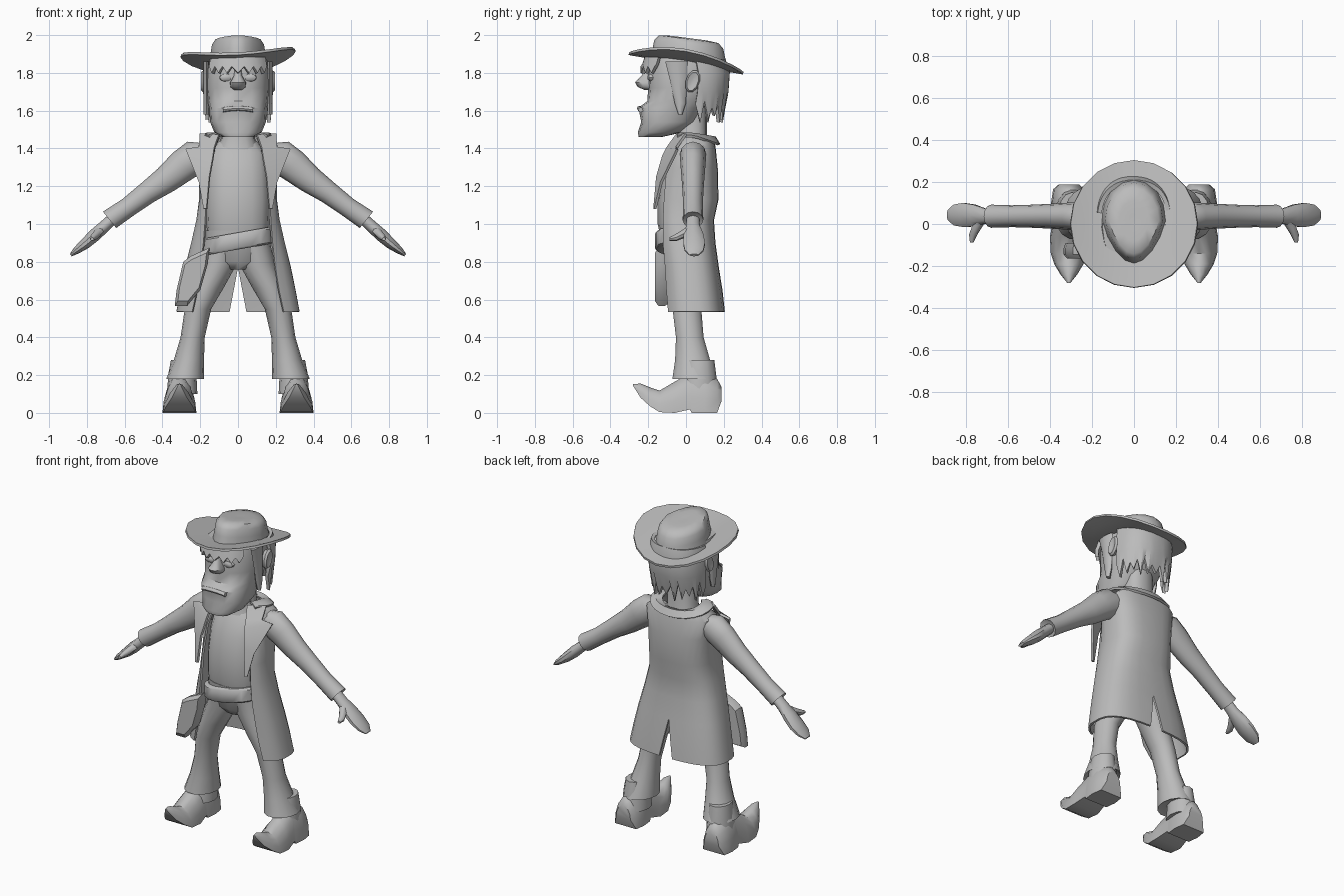
import bpy, bmesh, math
from math import sin, cos, pi
from mathutils import Vector

grey = bpy.data.materials.new("grey")
grey.diffuse_color = (0.5, 0.5, 0.5, 1)


def skin(name, rows, closed=True, caps=True, mirror=False, thick=0, angle=45):
    """Bridge rows of points into a surface, then mirror, thicken and shade it."""
    bm = bmesh.new()
    vs = [[bm.verts.new(p) for p in r] for r in rows]
    n = len(rows[0])
    for a, b in zip(vs, vs[1:]):
        for i in range(n if closed else n - 1):
            j = (i + 1) % n
            bm.faces.new((a[i], a[j], b[j], b[i]))
    if closed and caps:
        bm.faces.new(vs[0])
        bm.faces.new(vs[-1])
    bmesh.ops.recalc_face_normals(bm, faces=bm.faces)
    me = bpy.data.meshes.new(name)
    bm.to_mesh(me)
    bm.free()
    ob = bpy.data.objects.new(name, me)
    bpy.context.collection.objects.link(ob)
    if mirror:
        ob.modifiers.new("mirror", 'MIRROR')
    if thick:
        m = ob.modifiers.new("thickness", 'SOLIDIFY')
        m.thickness, m.offset = thick, 0
    dg = bpy.context.evaluated_depsgraph_get()
    done = bpy.data.meshes.new_from_object(ob.evaluated_get(dg))
    ob.modifiers.clear()
    ob.data = done
    done.name = name
    done.materials.clear()
    done.materials.append(grey)
    done.shade_smooth()
    done.set_sharp_from_angle(angle=math.radians(angle))
    return ob


def sp(v, e):
    return math.copysign(abs(v) ** e, v)


def ring(c, u, v, ru, rv, n=12, e=1.0):
    c, u, v = Vector(c), Vector(u), Vector(v)
    return [c + u * ru * sp(cos(2 * pi * i / n), e) + v * rv * sp(sin(2 * pi * i / n), e)
            for i in range(n)]


def level(z, rx, yf, yb, x=0, n=16, e=0.85):
    """Horizontal section reaching from yf to yb."""
    return ring((x, (yf + yb) / 2, z), (1, 0, 0), (0, 1, 0), rx, (yb - yf) / 2, n, e)


def stack(name, levels, x=0, **kw):
    return skin(name, [level(*l, x=x) for l in levels], **kw)


# Head with bearded jaw, neck, nose and moustache
stack("head", [(1.46, .08, -.25, -.13), (1.485, .125, -.255, -.02), (1.54, .148, -.237, .06),
               (1.615, .152, -.252, .1), (1.65, .162, -.205, .13), (1.72, .168, -.2, .16),
               (1.82, .168, -.205, .17), (1.88, .15, -.19, .16)])
stack("neck", [(1.38, .12, -.07, .13), (1.45, .09, -.05, .11), (1.66, .085, -.05, .11)])
stack("nose", [(1.83, .018, -.215, -.15), (1.785, .022, -.235, -.15), (1.75, .042, -.27, -.15),
               (1.725, .04, -.255, -.15), (1.71, .022, -.22, -.15)])
skin("moustache", [ring((x, -.246 + 1.0 * x * x, 1.612 - 1.2 * x * x), (0, 1, 0), (0, 0, 1),
                        .014, .013, 8) for x in (-.08, -.045, 0, .045, .08)])
# Cheeks and ears
for s in (-1, 1):
    skin("ear", [ring((s * x, .035, 1.755), (0, 1, 0), (0, .2, 1), a, b, 10)
                 for x, a, b in ((.15, .025, .045), (.185, .038, .06), (.197, .03, .05), (.19, .01, .02))])
    skin("eye", [ring((s * .065, y, 1.775), (1, 0, 0), (0, 0, 1), a, b, 10)
                 for y, a, b in ((-.17, .035, .022), (-.195, .032, .02), (-.203, .015, .01))])


def hair(name, t0, t1, n, rows, tip, bottom):
    """Shell around the head with a jagged lower edge."""
    out = []
    for k, (z, rx, yf, yb) in enumerate(rows + [bottom]):
        r = []
        for i in range(n + 1):
            t = t0 + (t1 - t0) * i / n
            last = k == len(rows)
            dz = (tip if i % 2 else 0) + (.02 * sin(i * 2.1) if tip > .04 else 0)
            r.append((rx * sp(cos(t), .85), (yf + yb) / 2 + (yb - yf) / 2 * sp(sin(t), .85),
                      z - (dz if last else 0)))
        out.append(r)
    return skin(name, out, closed=False, thick=.02, angle=35)


hair("back_hair", .15, pi - .15, 22, [(1.87, .165, -.17, .2), (1.8, .178, -.17, .222), (1.7, .177, -.17, .215)],
     .08, (1.635, .168, -.16, .19))
hair("fringe", -pi * .8, -pi * .2, 14, [(1.88, .165, -.21, .17), (1.845, .172, -.222, .17)],
     .035, (1.832, .175, -.232, .17))
for s in (-1, 1):
    skin("sideburn", [ring((s * .168, y, z), (1, 0, 0), (0, 1, 0), .015, r, 8)
                      for z, y, r in ((1.86, -.05, .06), (1.76, -.04, .045), (1.64, -.03, .03), (1.58, -.03, .01))])


# Hat: curled brim and pinched crown, both tilted backwards
def tilt(x, y):
    return 1.85 - .17 * y + .6 * x * x + .05 * x


skin("hat_brim", [[(r * cos(a), r * sin(a), tilt(r * cos(a), r * sin(a)))
                   for a in (2 * pi * i / 20 for i in range(20))]
                  for r in (.11, .17, .24, .303)], caps=False, thick=.014, angle=40)
crown = []
for h, k in ((-.01, 1.06), (.04, 1.0), (.085, .95), (.112, .82), (.118, .5), (.115, .15)):
    r = []
    for i in range(16):
        a = 2 * pi * i / 16
        pinch = 1 - .28 * max(0, -sin(a))
        x, y = .145 * k * cos(a) * pinch, .015 + .192 * k * sin(a)
        r.append((x, y, 1.868 - .13 * y + h))
    crown.append(r)
skin("hat_crown", crown, angle=50)

# Torso, waistband and tilted gun belt
stack("shirt", [(.93, .16, -.135, .1), (1.0, .168, -.15, .11), (1.13, .172, -.15, .13),
                (1.28, .165, -.125, .135), (1.38, .15, -.075, .12), (1.44, .1, -.03, .1)])
stack("waistband", [(.92, .172, -.14, .115), (.965, .172, -.145, .115)])
stack("hips", [(.76, .06, -.07, .07), (.8, .14, -.1, .1), (.94, .168, -.13, .11)])
belt = []
for k, dz in ((.97, -.045), (1.03, -.035), (1.03, .035), (.97, .045)):
    belt.append([(p.x * k, p.y * k, .91 + .17 * p.x + dz)
                 for p in level(0, .185, -.16, .125, n=20)])
skin("gun_belt", belt)

# Holster hanging on one side
outline = [(-.15, .875), (-.16, .79), (-.2, .65), (-.27, .565), (-.335, .565), (-.325, .65),
           (-.29, .8), (-.25, .83)]
cx, cz = -.24, .72
skin("holster", [[(cx + (x - cx) * k, y, cz + (z - cz) * k) for x, z in outline]
                 for y, k in ((-.09, .9), (-.115, 1), (-.145, 1), (-.165, .82))], angle=35)

# Coat: half section swept down the body, open in front, vented behind
rows = []
for z, xf, sx, yf, yb in ((1.46, .1, .15, -.02, .135), (1.41, .12, .215, -.065, .15),
                          (1.3, .145, .205, -.12, .162), (1.13, .165, .2, -.157, .166),
                          (1.02, .17, .215, -.152, .142), (.9, .18, .243, -.145, .15),
                          (.77, .195, .275, -.13, .168), (.65, .215, .3, -.125, .187),
                          (.535, .24, .322, -.12, .2)):
    e = .72
    t0 = -math.acos((xf / sx) ** (1 / e))
    r = []
    for i in range(11):
        t = t0 + (pi / 2 - t0) * i / 10
        x = sx * sp(cos(t), e) if i < 10 else max(0, .045 * (.77 - z) / .235)
        r.append((x, (yf + yb) / 2 + (yb - yf) / 2 * sp(sin(t), e), z))
    rows.append(r)
skin("coat", rows, closed=False, mirror=True, thick=.012, angle=50)

# Lapels and collar
inner = [(.1, -.05, 1.47), (.125, -.1, 1.4), (.13, -.12, 1.36), (.15, -.152, 1.25), (.165, -.167, 1.08)]
outer = [(.2, .0, 1.475), (.205, -.05, 1.405), (.275, -.045, 1.395), (.205, -.13, 1.22), (.18, -.163, 1.08)]
skin("lapel", [inner, outer], closed=False, mirror=True, thick=.014, angle=30)
skin("collar", [[(rx * cos(t), .04 + ry * sin(t), 1.475 - d * max(0, sin(t)) - f)
                 for t in (-.7 + (pi / 2 + .7) * i / 8 for i in range(9))]
                for rx, ry, d, f in ((.125, .085, .03, 0), (.165, .115, .02, -.002), (.2, .135, .045, .01))],
     closed=False, mirror=True, thick=.014)

# Sleeves, hands and thumbs
across = (.63, 0, .77)
skin("sleeve", [ring((x, .037, z), across, (0, 1, 0), a, b, 12)
                for x, z, a, b in ((.13, 1.38, .06, .06), (.21, 1.365, .092, .07), (.29, 1.31, .087, .066),
                                   (.38, 1.235, .073, .06), (.48, 1.165, .06, .055), (.58, 1.09, .053, .052),
                                   (.68, 1.022, .056, .055), (.675, 1.026, .04, .04))], mirror=True)
skin("hand", [ring((x, y, z), across, (0, 1, 0), a, b, 10)
              for x, y, z, a, b in ((.65, .037, 1.04, .03, .036), (.71, .037, .985, .032, .038),
                                    (.76, .04, .94, .034, .055), (.81, .043, .895, .029, .06),
                                    (.855, .043, .86, .02, .052), (.885, .043, .835, .008, .025))], mirror=True)
skin("thumb", [ring(c, (.77, 0, -.63), across, a, b, 8)
               for c, a, b in (((.72, .03, .975), .03, .022), ((.745, -.01, .95), .028, .022),
                               ((.765, -.05, .93), .022, .018), ((.772, -.088, .92), .009, .009))], mirror=True)

# Flared trousers and pointed boots
skin("trouser_leg", [ring((x, y, z), (1, 0, 0), (0, 1, 0), a, b, 14)
                     for x, y, z, a, b in ((.085, -.005, .9, .085, .11), (.1, 0, .79, .095, .1),
                                           (.162, 0, .66, .085, .088), (.212, .005, .55, .07, .078),
                                           (.24, .02, .4, .064, .075), (.26, .035, .28, .08, .095),
                                           (.28, .045, .18, .1, .12), (.28, .045, .19, .085, .1))], mirror=True)
skin("boot", [[(.31 + w * cos(a), y, lo + (hi - lo) * sin(a)) for a in (pi * i / 8 for i in range(9))]
              for y, lo, hi, w in ((-.28, .143, .153, .008), (-.24, .08, .155, .04), (-.19, .035, .135, .07),
                                   (-.14, .004, .118, .086), (-.06, 0, .165, .09), (.02, .018, .21, .075),
                                   (.03, 0, .215, .078), (.1, 0, .21, .085), (.165, 0, .18, .075),
                                   (.187, .06, .14, .05))], mirror=True, angle=40)
skin("boot_shaft", [ring((.295, .07, z), (1, 0, 0), (0, 1, 0), a, b, 12)
                    for z, a, b in ((.1, .08, .1), (.2, .075, .09), (.28, .06, .08))], mirror=True)
